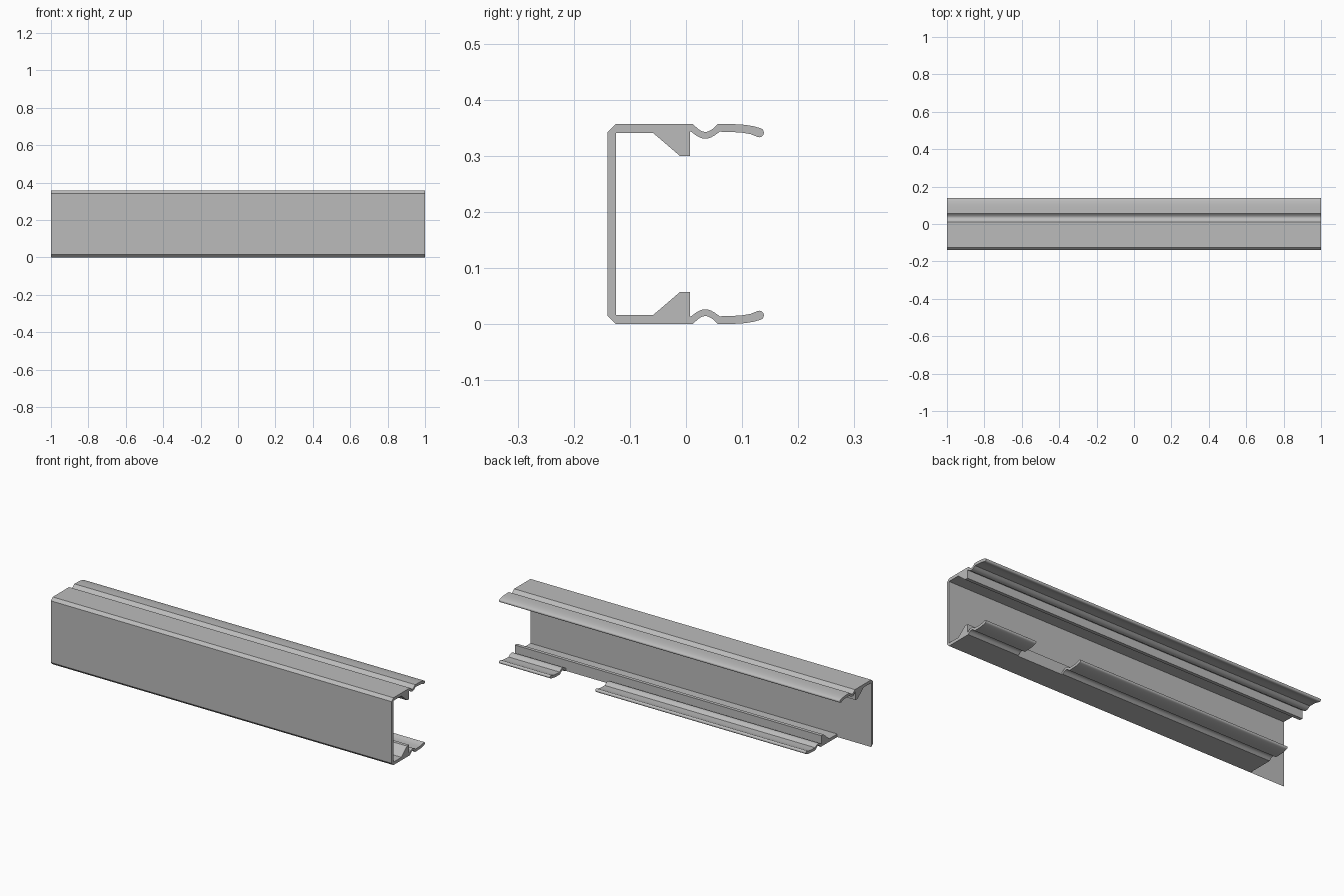
import bpy, bmesh, math

if "Cube" in bpy.data.objects:
    bpy.data.objects.remove(bpy.data.objects["Cube"])

HEIGHT = 0.357

metal = bpy.data.materials.new("plain grey")
metal.diffuse_color = (0.5, 0.5, 0.5, 1)
metal.use_nodes = True
metal.node_tree.nodes["Principled BSDF"].inputs["Base Color"].default_value = metal.diffuse_color


def extrude_profile(name, profile, x0, x1, mirror=False):
    """Extrude a (y, z) profile along x; mirror flips it to the upper side."""
    bm = bmesh.new()
    pts = [(y, HEIGHT - z if mirror else z) for y, z in profile]
    face = bm.faces.new([bm.verts.new((x0, y, z)) for y, z in pts])
    res = bmesh.ops.extrude_face_region(bm, geom=[face], use_keep_orig=True)
    moved = [g for g in res["geom"] if isinstance(g, bmesh.types.BMVert)]
    bmesh.ops.translate(bm, verts=moved, vec=(x1 - x0, 0, 0))
    bmesh.ops.recalc_face_normals(bm, faces=bm.faces)
    mesh = bpy.data.meshes.new(name)
    bm.to_mesh(mesh)
    bm.free()
    mesh.materials.append(metal)
    obj = bpy.data.objects.new(name, mesh)
    bpy.context.collection.objects.link(obj)
    bpy.ops.object.select_all(action="DESELECT")
    obj.select_set(True)
    bpy.context.view_layer.objects.active = obj
    bpy.ops.object.shade_smooth_by_angle(angle=math.radians(28))
    return obj


def wave(y0, y1, z0, rise, n=10):
    """Smooth hump between y0 and y1."""
    return [(y0 + (y1 - y0) * i / n, z0 + rise * math.sin(math.pi * i / n))
            for i in range(n + 1)]


# Wall with chamfered outer corners
wall = [(-0.125, 0), (-0.125, HEIGHT), (-0.14, HEIGHT - 0.015), (-0.14, 0.015)]

# Flange ending in a wedge-shaped tooth
flange = [(-0.125, 0), (0.007, 0), (0.007, 0.057), (-0.011, 0.057),
          (-0.059, 0.016), (-0.125, 0.016)]

# Spring lip: hump, flat run and a curled rounded tip
tip = [(0.1305 + 0.0083 * math.cos(a), 0.0157 + 0.0083 * math.sin(a))
       for a in (math.radians(-65 + 22.5 * i) for i in range(9))]
lip = ([(0.007, 0)] + wave(0.012, 0.057, 0, 0.0145)
       + [(0.085, 0.0005), (0.105, 0.0018), (0.12, 0.0042)] + tip
       + [(0.115, 0.0182), (0.1, 0.0158), (0.085, 0.0148)]
       + wave(0.06, 0.009, 0.014, 0.0125) + [(0.007, 0.014)])

extrude_profile("back_wall", wall, -1, 1)

# Upper side runs full length
extrude_profile("upper_flange", flange, -1, 1, mirror=True)
extrude_profile("upper_lip", lip, -1, 1, mirror=True)

# Lower side is cut short at the left end, and its lip has a gap
extrude_profile("lower_flange", flange, -0.8, 1)
extrude_profile("lower_lip_long", lip, -0.8, 0.435)
extrude_profile("lower_lip_short", lip, 0.7, 1)
